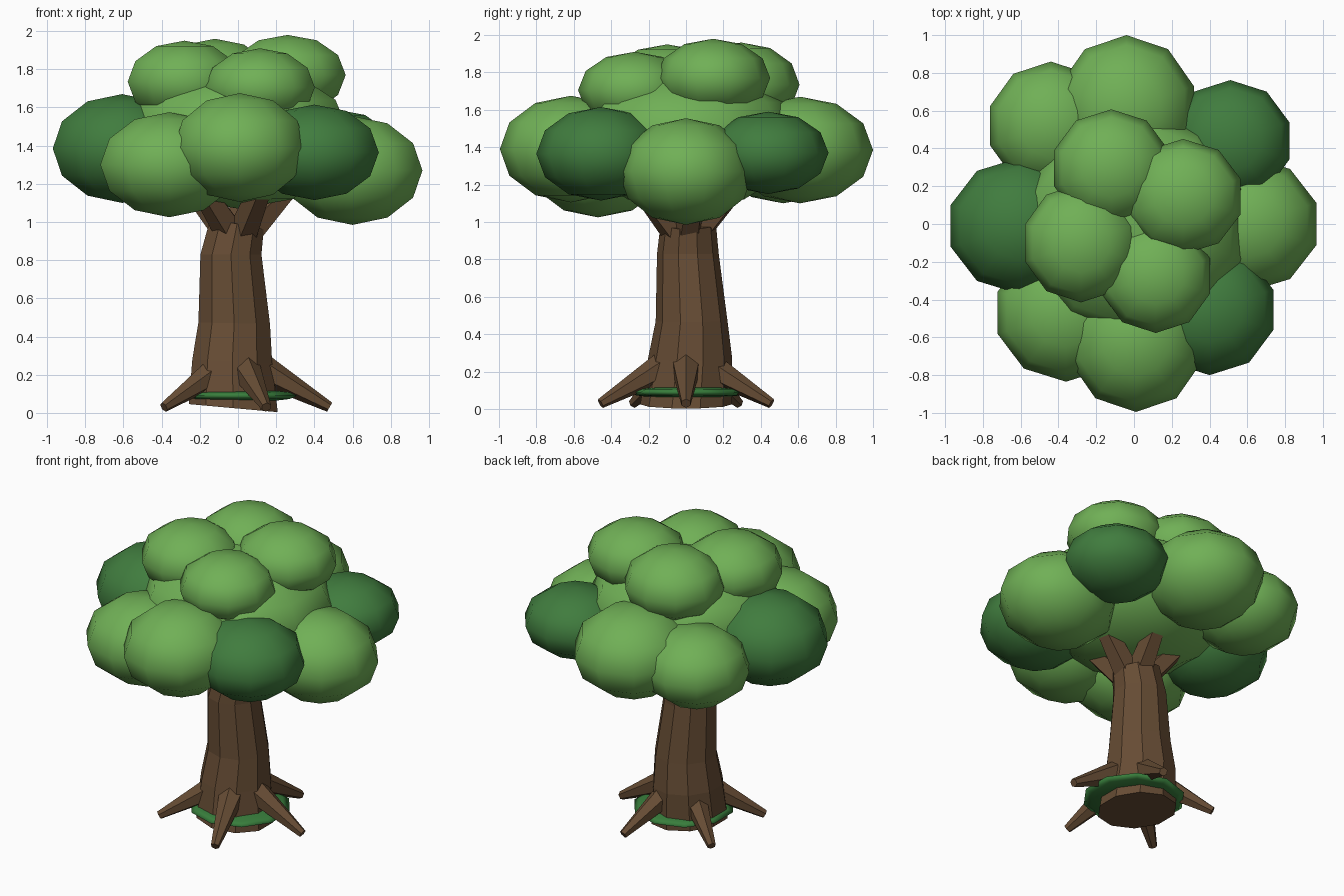
import bpy, bmesh, math
from mathutils import Vector, Matrix

if "Cube" in bpy.data.objects:
    bpy.data.objects.remove(bpy.data.objects["Cube"])


def material(name, rgb):
    lin = [((c / 255 + 0.055) / 1.055) ** 2.4 for c in rgb]
    m = bpy.data.materials.new(name)
    m.diffuse_color = (*lin, 1)
    m.use_nodes = True
    m.node_tree.nodes["Principled BSDF"].inputs["Base Color"].default_value = m.diffuse_color
    return m


LEAF = material("light_green", (112, 176, 86))
DARK = material("dark_green", (64, 124, 62))
MOSS = material("moss_green", (56, 126, 60))
BARK = material("bark_brown", (102, 76, 52))


def finish(bm, name, mat, smooth=False):
    bmesh.ops.recalc_face_normals(bm, faces=bm.faces)
    for f in bm.faces:
        f.smooth = smooth
    me = bpy.data.meshes.new(name)
    bm.to_mesh(me)
    bm.free()
    me.materials.append(mat)
    ob = bpy.data.objects.new(name, me)
    bpy.context.collection.objects.link(ob)


def blob(name, centre, size, mat):
    bm = bmesh.new()
    bmesh.ops.create_uvsphere(bm, u_segments=10, v_segments=6, radius=1)
    bmesh.ops.transform(bm, verts=bm.verts,
                        matrix=Matrix.Translation(centre) @ Matrix.Diagonal((*size, 1)))
    finish(bm, name, mat, True)


def limb(name, a, b, r1, r2, sides):
    a, b = Vector(a), Vector(b)
    d = b - a
    bm = bmesh.new()
    bmesh.ops.create_cone(bm, cap_ends=True, segments=sides, radius1=r1, radius2=r2, depth=d.length)
    bmesh.ops.transform(bm, verts=bm.verts, matrix=Matrix.Translation((a + b) / 2)
                        @ d.to_track_quat('Z', 'Y').to_matrix().to_4x4())
    finish(bm, name, BARK)


# trunk: bent stack of ten-sided rings (cx, cy, z, rx, ry, tilt)
bm = bmesh.new()
rings = []
for cx, cy, z, rx, ry, tilt in [(-.025, 0, .025, .245, .245, .09), (-.03, .022, .27, .22, .225, .05),
                                (-.02, .03, .47, .197, .192, .02), (-.037, .01, .83, .168, .165, 0),
                                (-.005, .012, .99, .147, .148, .2)]:
    ring = []
    for i in range(10):
        t = math.tau * i / 10
        x = rx * math.sin(t)
        ring.append(bm.verts.new((cx + x, cy + ry * math.cos(t), z - tilt * x)))
    rings.append(ring)
for lo, hi in zip(rings, rings[1:]):
    for i in range(10):
        j = (i + 1) % 10
        bm.faces.new((lo[i], lo[j], hi[j], hi[i]))
bm.faces.new(rings[0])
bm.faces.new(rings[-1])
finish(bm, "trunk", BARK)

# five roots and five branches, evenly spread
for i in range(5):
    t = math.radians(72 * i)
    c, s = math.cos(t), math.sin(t)
    limb(f"root_{i}", (.14 * c, .14 * s, .22), (.48 * c, .48 * s, .03), .08, .027, 6)
    t += math.radians(9)
    c, s = math.cos(t), math.sin(t)
    limb(f"branch_{i}", (.04 * c, .04 * s, .93), (.33 * c, .33 * s, 1.25), .085, .055, 5)

# moss collar at the foot
blob("moss_ring", (.01, .01, .09), (.315, .315, .035), MOSS)

# foliage: core, outer ring, crown
for name, centre, size, mat in [
    ("core", (0, 0, 1.45), (.62, .62, .38), LEAF),
    ("front", (.01, -.615, 1.39), (.365, .38, .285), LEAF),
    ("back", (-.04, .61, 1.385), (.375, .39, .285), LEAF),
    ("right", (.60, 0, 1.27), (.385, .36, .285), LEAF),
    ("left", (-.607, -.01, 1.385), (.382, .36, .285), DARK),
    ("front_right", (.40, -.455, 1.365), (.355, .345, .25), DARK),
    ("back_right", (.51, .44, 1.37), (.328, .322, .22), DARK),
    ("front_left", (-.36, -.47, 1.30), (.38, .365, .275), LEAF),
    ("back_left", (-.44, .52, 1.35), (.338, .34, .25), LEAF),
    ("crown_back", (-.12, .295, 1.735), (.318, .312, .225), LEAF),
    ("crown_right", (.26, .145, 1.77), (.32, .305, .21), LEAF),
    ("crown_left", (-.28, -.10, 1.735), (.313, .315, .215), LEAF),
    ("crown_front", (.115, -.275, 1.705), (.302, .302, .205), LEAF),
]:
    blob("foliage_" + name, centre, size, mat)
